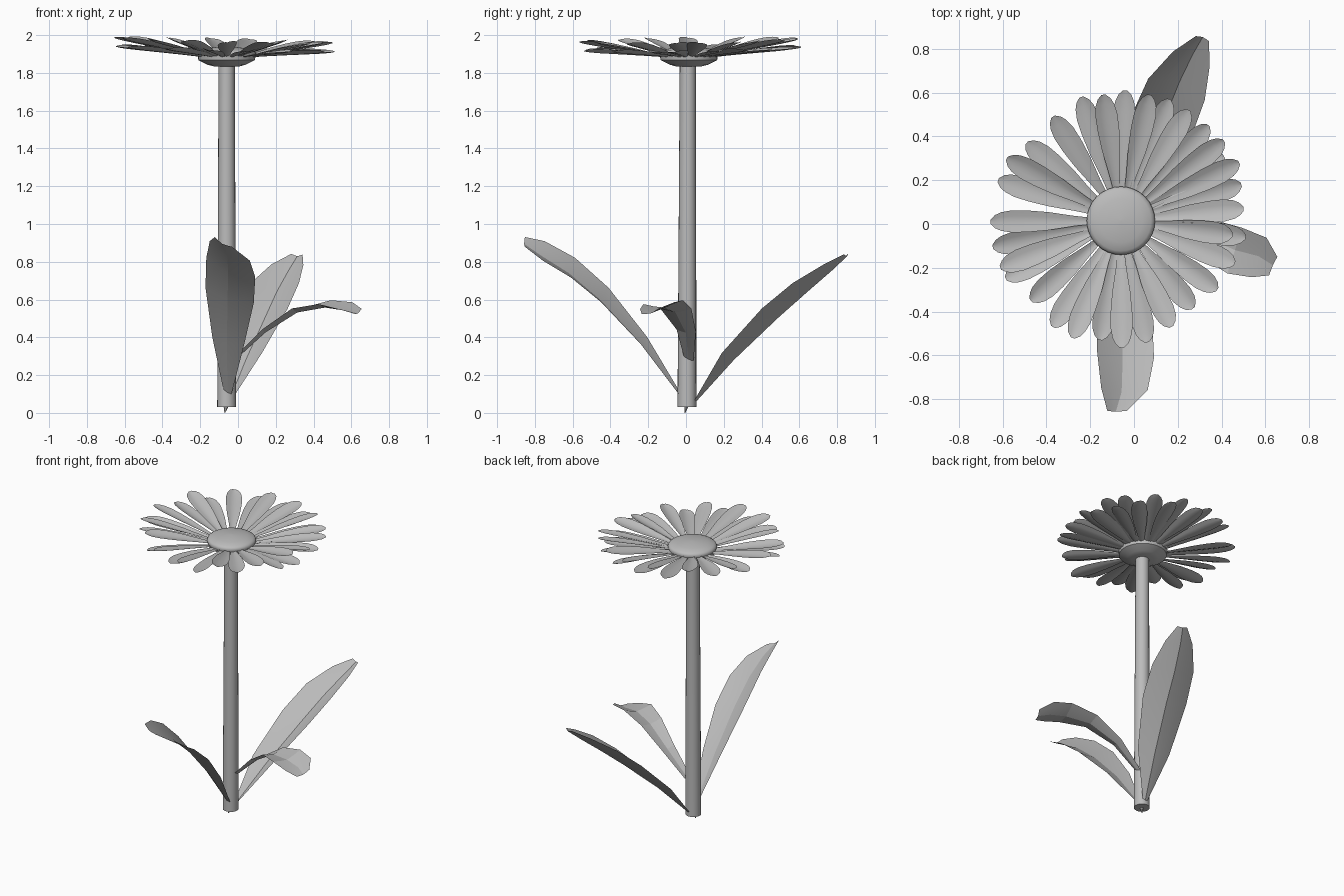
import bpy, bmesh, math
from mathutils import Vector

if "Cube" in bpy.data.objects:
    bpy.data.objects.remove(bpy.data.objects["Cube"])

grey = bpy.data.materials.new("plain grey")
grey.diffuse_color = (0.5, 0.5, 0.5, 1)
grey.use_nodes = True
grey.node_tree.nodes["Principled BSDF"].inputs["Base Color"].default_value = grey.diffuse_color
CX, CY = -0.06, 0.015


def finish(name, bm, angle):
    me = bpy.data.meshes.new(name)
    bm.normal_update()
    bm.to_mesh(me)
    bm.free()
    ob = bpy.data.objects.new(name, me)
    bpy.context.collection.objects.link(ob)
    me.materials.append(grey)
    bpy.ops.object.select_all(action='DESELECT')
    ob.select_set(True)
    bpy.context.view_layer.objects.active = ob
    bpy.ops.object.shade_smooth_by_angle(angle=math.radians(angle))
    return ob


def ribbon(bm, stations, side0, side1, keel, n=4):
    """Folded blade: stations are (x, y, z, half width), keel is sag / half width."""
    rows = []
    pts = [Vector(s[:3]) for s in stations]
    for i, s in enumerate(stations):
        t = i / (len(stations) - 1)
        side = Vector(side0).lerp(Vector(side1), t).normalized()
        tan = (pts[min(i + 1, len(pts) - 1)] - pts[max(i - 1, 0)]).normalized()
        down = tan.cross(side)
        if down.z > 0:
            down = -down
        row = []
        for k in range(n + 1):
            u = 2 * k / n - 1
            row.append(bm.verts.new(pts[i] + side * s[3] * u
                                    + down * keel * s[3] * (0.5 - abs(u) ** 1.3)))
        rows.append(row)
    for a, b in zip(rows, rows[1:]):
        for k in range(n):
            f = bm.faces.new((a[k], a[k + 1], b[k + 1], b[k]))
            f.normal_update()
            if f.normal.z < 0:
                f.normal_flip()


def lathe(name, profile, x0, y0, x1, y1, seg, angle):
    """Round part from (radius, z) points, its axis leaning from (x0,y0) to (x1,y1)."""
    bm = bmesh.new()
    z0, z1 = profile[0][1], profile[-1][1]
    rings = []
    for r, z in profile:
        t = (z - z0) / (z1 - z0)
        x, y = x0 + (x1 - x0) * t, y0 + (y1 - y0) * t
        rings.append([bm.verts.new((x + r * math.cos(a), y + r * math.sin(a), z))
                      for a in (2 * math.pi * k / seg for k in range(seg))])
    for a, b in zip(rings, rings[1:]):
        for k in range(seg):
            j = (k + 1) % seg
            bm.faces.new((a[k], a[j], b[j], b[k]))
    bm.faces.new(rings[0][::-1])
    bm.faces.new(rings[-1])
    return finish(name, bm, angle)


# Stem with a small root point under it
lathe("stem", [(0.05, 0.03), (0.043, 1.86)], CX, 0.005, CX, 0.01, 20, 40)
lathe("root_tip", [(0.002, 0), (0.018, 0.05)], -0.07, -0.005, -0.06, 0.005, 6, 20)

# Flower head: cup below, domed disc above
lathe("flower_cup", [(0.07, 1.835), (0.1, 1.843), (0.15, 1.868), (0.152, 1.885)],
      CX, CY, CX, CY, 32, 25)
lathe("flower_disc", [(0.15, 1.88), (0.156, 1.9), (0.15, 1.912), (0.138, 1.92),
                      (0.1, 1.93), (0.05, 1.937), (0.004, 1.94)], CX, CY, CX, CY, 32, 50)

# Petals: tip positions round the head, alternating in two layers
tips = [(-.04, .61), (.07, .59), (.16, .57), (.25, .52), (.34, .45), (.41, .38), (.41, .31),
        (.48, .28), (.49, .18), (.50, .07), (.51, -.06), (.45, -.05), (.46, -.18),
        (.38, -.30), (.27, -.385), (.17, -.47), (.06, -.54), (-.055, -.565), (-.155, -.53),
        (-.28, -.52), (-.37, -.47), (-.47, -.35), (-.585, -.25), (-.61, -.2), (-.645, -.105),
        (-.655, .01), (-.62, .2), (-.58, .3), (-.49, .37), (-.37, .49), (-.24, .58), (-.14, .59)]
outline = [(0, .013), (.2, .024), (.45, .042), (.65, .05), (.8, .051),
           (.9, .043), (.96, .03), (1, .01)]
bm = bmesh.new()
for i, (tx, ty) in enumerate(tips):
    d = Vector((tx - CX, ty - CY, 0))
    tip_z = (1.97 if i % 2 else 1.925) - 0.025 * tx + 0.015 * ty
    start = Vector((CX, CY, 0)) + d.normalized() * 0.12
    across = Vector((-d.y, d.x, (0.15 if i % 3 else -0.15) * d.length)).normalized()
    path = []
    for t, w in outline:
        p = start.lerp(Vector((tx, ty, 0)), t)
        z = 1.884 + (tip_z - 1.884) * t + 0.003 * math.sin(math.pi * t)
        path.append((p.x, p.y, z, w))
    ribbon(bm, path, across, across, 0.28)
finish("petals", bm, 60)

# Leaves: long folded blades
leaves = {
    "front_leaf": ([(-.055, -.035, .10, .02), (-.055, -.23, .375, .088), (-.05, -.44, .61, .135),
                    (-.045, -.61, .755, .14), (-.05, -.76, .845, .118), (-.08, -.855, .9, .052)],
                   (.95, -.2, -.15), (.87, 0, -.5), .28),
    "back_leaf": ([(-.05, .05, .06, .015), (.035, .24, .295, .105), (.135, .47, .525, .145),
                   (.2, .63, .665, .138), (.265, .765, .77, .09), (.313, .85, .835, .032)],
                  (.93, -.35, .1), (.93, -.35, -.05), .4),
    "right_leaf": ([(-.02, .015, .28, .025), (.14, 0, .43, .052), (.31, -.055, .542, .085),
                    (.46, -.12, .572, .11), (.57, -.15, .555, .098), (.635, -.19, .532, .048)],
                   (-.1, -.9, .2), (-.4, -.9, -.28), .26),
}
for name, (path, s0, s1, keel) in leaves.items():
    bm = bmesh.new()
    ribbon(bm, path, s0, s1, keel, 4)
    finish(name, bm, 12)
